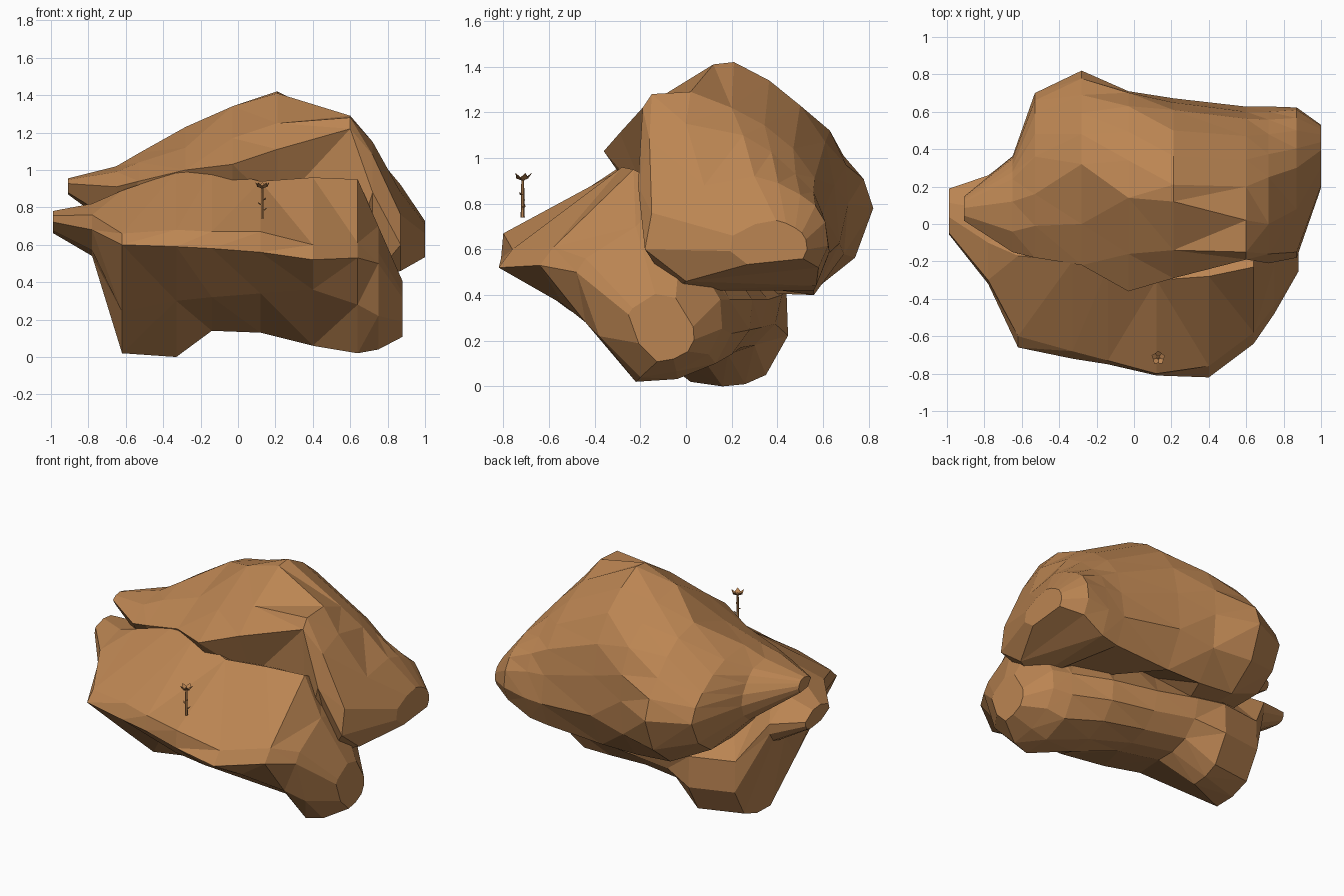
import bpy, bmesh, math
from mathutils import Vector, Matrix

if "Cube" in bpy.data.objects:
    bpy.data.objects.remove(bpy.data.objects["Cube"])

stone = bpy.data.materials.new("warm_brown")
stone.diffuse_color = (0.50, 0.235, 0.085, 1)
stone.use_nodes = True
stone.node_tree.nodes["Principled BSDF"].inputs["Base Color"].default_value = stone.diffuse_color


def finish(name, bm):
    bmesh.ops.recalc_face_normals(bm, faces=bm.faces)
    me = bpy.data.meshes.new(name)
    bm.to_mesh(me)
    bm.free()
    me.materials.append(stone)
    ob = bpy.data.objects.new(name, me)
    bpy.context.collection.objects.link(ob)
    return ob


def bulged(ring, bulges):
    # add a point in the middle of the listed edges, pushed outward (+y side)
    out = []
    for i, p in enumerate(ring):
        out.append(p)
        if i in bulges:
            q = ring[(i + 1) % len(ring)]
            dy, dz = q[0] - p[0], q[1] - p[1]
            k = bulges[i]
            out.append(((p[0] + q[0]) / 2 - dz * k, (p[1] + q[1]) / 2 + dy * k))
    return out


def end_ring(ring, x, y, z, scale):
    # shrunken copy of a section, centred on (y, z)
    cy = sum(p[0] for p in ring) / len(ring)
    cz = sum(p[1] for p in ring) / len(ring)
    return x, [(y + (p[0] - cy) * scale, z + (p[1] - cz) * scale) for p in ring]


def loft(name, sections, left, right, bulges):
    # skin (y, z) sections placed along x, with a blunt tip at both ends
    rings = [end_ring(sections[0][1], *left)] + list(sections) + [end_ring(sections[-1][1], *right)]
    bm = bmesh.new()
    rows = [[bm.verts.new((x, y, z)) for y, z in bulged(ring, bulges)] for x, ring in rings]
    n = len(rows[0])
    for a, b in zip(rows, rows[1:]):
        for i in range(n):
            j = (i + 1) % n
            bm.faces.new((a[i], a[j], b[j], b[i]))
    bm.faces.new(rows[0])
    bm.faces.new(rows[-1])
    bmesh.ops.triangulate(bm, faces=[f for f in bm.faces if len(f.verts) > 3])
    return finish(name, bm)


# Lower slab: points run front edge, lip, top ridge, hidden top, back, bottom back, bottom, front underside
loft("lower_slab", [
    (-0.78, [(-.32, .68), (-.30, .76), (-.10, .82), (.08, .80), (.26, .68), (.22, .56), (.10, .54), (-.12, .57)]),
    (-0.62, [(-.66, .60), (-.60, .66), (-.17, .89), (0, .84), (.38, .44), (.29, .07), (.02, .02), (-.24, .24)]),
    (-0.33, [(-.72, .59), (-.68, .68), (-.20, .99), (0, .82), (.44, .42), (.35, .05), (.16, 0), (-.34, .30)]),
    (-0.14, [(-.75, .58), (-.73, .67), (-.23, 1.0), (0, .80), (.42, .40), (.30, .18), (.06, .14), (-.44, .32)]),
    (0.12, [(-.81, .56), (-.80, .67), (-.30, .94), (0, .80), (.36, .38), (.24, .17), (.0, .13), (-.52, .34)]),
    (0.40, [(-.82, .52), (-.76, .60), (-.28, .96), (0, .82), (.29, .38), (.20, .14), (-.08, .06), (-.54, .36)]),
    (0.64, [(-.64, .53), (-.58, .61), (-.23, .95), (-.06, .86), (.19, .38), (.13, .10), (-.22, .02), (-.44, .28)]),
    (0.75, [(-.48, .50), (-.44, .56), (-.22, .70), (-.02, .66), (.15, .38), (.10, .14), (-.20, .04), (-.38, .22)]),
], (-.99, .07, .72, .42), (.88, -.12, .27, .45), {4: .14, 5: .08})

# Upper boulder: front edge, brow, crest, rear crest, back shoulder, back, bottom back, bottom front
loft("upper_boulder", [
    (-0.65, [(-.15, .91), (-.04, .99), (.12, 1.02), (.24, 1.0), (.31, .93), (.36, .80), (.28, .68), (-.02, .72)]),
    (-0.53, [(-.18, .94), (-.01, 1.04), (.16, 1.09), (.36, 1.07), (.59, .94), (.70, .78), (.50, .54), (0, .54)]),
    (-0.28, [(-.22, 1.0), (0, 1.12), (.32, 1.23), (.48, 1.19), (.69, 1.01), (.82, .78), (.56, .42), (0, .42)]),
    (-0.03, [(-.36, 1.03), (-.16, 1.17), (.14, 1.34), (.34, 1.30), (.63, 1.12), (.71, .80), (.56, .40), (-.20, .80)]),
    (0.21, [(-.29, 1.11), (-.14, 1.25), (.12, 1.41), (.21, 1.42), (.50, 1.23), (.65, .88), (.56, .40), (-.16, .80)]),
    (0.60, [(-.19, 1.22), (-.15, 1.28), (.02, 1.29), (.20, 1.22), (.47, 1.04), (.60, .76), (.56, .42), (-.16, .50)]),
    (0.72, [(-.21, .88), (-.16, 1.08), (0, 1.15), (.25, 1.10), (.48, .93), (.60, .75), (.57, .44), (-.06, .42)]),
    (0.87, [(-.18, .60), (-.15, .76), (.08, .88), (.30, .92), (.50, .84), (.61, .72), (.58, .52), (0, .46)]),
], (-.91, .09, .92, .25), (1.0, .36, .64, .42), {3: .05, 4: .10, 5: .14})


# Flower: tapered stem, small leaves and a cup of petals
def petal(bm, base, angle, length, rise, width):
    # thin diamond-shaped blade leaning outward
    d = Vector((math.cos(angle), math.sin(angle), 0))
    s = Vector((-d.y, d.x, 0)) * width
    up = Vector((0, 0, 1))
    mid = base + d * length * .6 + up * rise * .35
    tip = base + d * length + up * rise
    points = (base, mid + s, tip, mid - s)
    low = [bm.verts.new(p) for p in points]
    top = [bm.verts.new(p + up * .004) for p in points]
    bm.faces.new(low)
    bm.faces.new(top)
    for i in range(4):
        j = (i + 1) % 4
        bm.faces.new((low[i], low[j], top[j], top[i]))


bm = bmesh.new()
bmesh.ops.create_cone(bm, cap_ends=True, segments=6, radius1=.009, radius2=.006, depth=.17,
                      matrix=Matrix.Translation((.13, -.715, .825)))
finish("flower_stem", bm)

bm = bmesh.new()
for k, z in enumerate((.78, .81, .835)):
    petal(bm, Vector((.13, -.715, z)), .4 + k * 2.6, .024, .014, .007)
finish("flower_leaves", bm)

bm = bmesh.new()
for k in range(5):
    petal(bm, Vector((.13, -.715, .90)), .3 + k * math.tau / 5, .038, .03, .018)
finish("flower_petals", bm)

bm = bmesh.new()
bmesh.ops.create_icosphere(bm, subdivisions=1, radius=.011, matrix=Matrix.Translation((.13, -.715, .908)))
finish("flower_center", bm)
